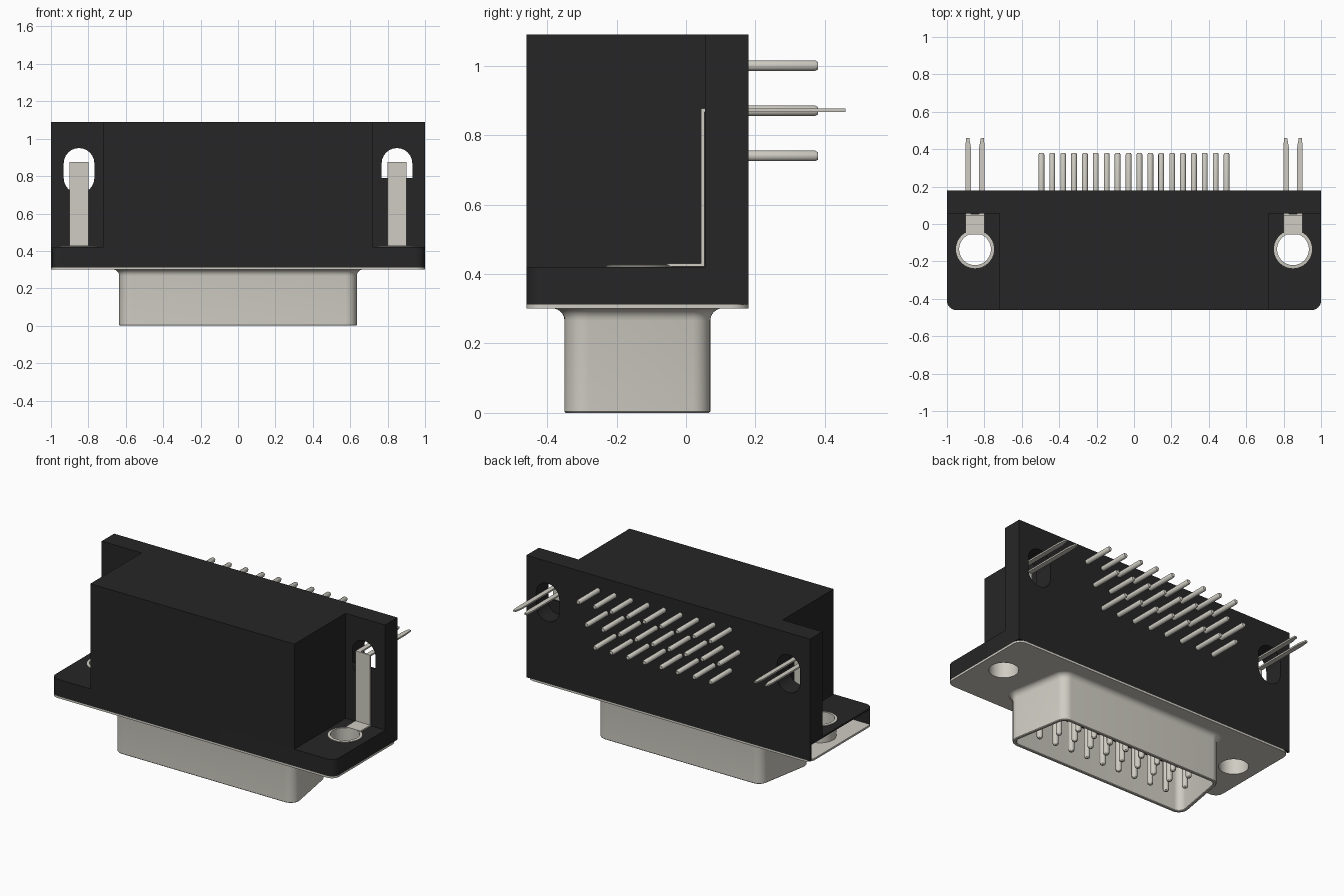
import bpy, bmesh, math
from mathutils import Vector

if "Cube" in bpy.data.objects:
    bpy.data.objects.remove(bpy.data.objects["Cube"], do_unlink=True)


def material(name, rgb, metallic, rough):
    m = bpy.data.materials.new(name)
    m.use_nodes = True
    m.diffuse_color = (*rgb, 1)
    b = m.node_tree.nodes["Principled BSDF"]
    b.inputs["Base Color"].default_value = (*rgb, 1)
    b.inputs["Metallic"].default_value = metallic
    b.inputs["Roughness"].default_value = rough
    return m


BLACK = material("black plastic", (0.02, 0.0195, 0.0195), 0, 0.5)
METAL = material("warm grey metal", (0.62, 0.605, 0.54), 0, 0.4)
parts = []


# ---------- helpers ----------
def loft(bm, rings, loop=False):
    """Skin rings of points; cap the ends, or join last to first."""
    vs = [[bm.verts.new(p) for p in r] for r in rings]
    n = len(vs[0])
    pairs = list(zip(vs, vs[1:])) + ([(vs[-1], vs[0])] if loop else [])
    for a, b in pairs:
        for i in range(n):
            j = (i + 1) % n
            bm.faces.new((a[i], a[j], b[j], b[i]))
    if not loop:
        bm.faces.new(vs[0][::-1])
        bm.faces.new(vs[-1])


def finish(bm, name, mat):
    bmesh.ops.recalc_face_normals(bm, faces=bm.faces[:])
    me = bpy.data.meshes.new(name)
    bm.to_mesh(me)
    bm.free()
    me.materials.append(mat)
    ob = bpy.data.objects.new(name, me)
    bpy.context.scene.collection.objects.link(ob)
    parts.append(ob)
    return ob


def place(pts, h, axis="z"):
    """Put a 2D outline at height h along z, or along y (outline in x, z)."""
    return [Vector((u, v, h)) if axis == "z" else Vector((u, h, v)) for u, v in pts]


def prism(name, pts, lo, hi, mat, axis="z"):
    bm = bmesh.new()
    loft(bm, [place(pts, lo, axis), place(pts, hi, axis)])
    return finish(bm, name, mat)


def box(name, x, y, z, mat):
    return prism(name, [(x[0], y[0]), (x[1], y[0]), (x[1], y[1]), (x[0], y[1])], *z, mat)


def arc(cx, cy, r, a0, a1, n=8):
    return [(cx + r * math.cos(math.radians(a0 + (a1 - a0) * i / n)),
             cy + r * math.sin(math.radians(a0 + (a1 - a0) * i / n))) for i in range(n + 1)]


def circle(cx, cy, r, n=40):
    return arc(cx, cy, r, 0, 360, n)[:-1]


def cut(target, cutter):
    """Subtract the cutter from the target, then drop the cutter."""
    cutter.hide_render = True
    mod = target.modifiers.new("cut", "BOOLEAN")
    mod.operation = "DIFFERENCE"
    mod.solver = "EXACT"
    mod.object = cutter
    bpy.context.view_layer.objects.active = target
    bpy.ops.object.modifier_apply(modifier=mod.name)
    parts.remove(cutter)
    bpy.data.objects.remove(cutter, do_unlink=True)


SIDES = (("left", 1), ("right", -1))
HX, HY = 0.85, -0.135            # mounting hole centre
Y0, Y1, YP = -0.46, 0.18, 0.055  # front, back, back plate face

# ---------- plastic housing ----------
box("main_housing", (-0.72, 0.72), (Y0, YP), (0.42, 1.09), BLACK)
back_plate = box("back_plate", (-1, 1), (YP, Y1), (0.42, 1.09), BLACK)
R = 0.05
front_corners = arc(-1 + R, Y0 + R, R, 180, 270) + arc(1 - R, Y0 + R, R, 270, 360)
base = prism("base_flange", front_corners + [(1, Y1), (-1, Y1)], 0.312, 0.42, BLACK)
# open pocket under one end of the base
cut(base, box("pocket_cutter", (-1.1, -0.72), (-0.43, 0.165), (0.29, 0.41), BLACK))

# ---------- metal flange plate ----------
plate_outline = front_corners + arc(1 - R, Y1 - R, R, 0, 90) + arc(-1 + R, Y1 - R, R, 90, 180)
plate = prism("flange_plate", plate_outline, 0.30, 0.312, METAL)

for side, s in SIDES:
    # mounting holes and slots through the back plate
    cut(base, prism("hole_cutter", circle(s * HX, HY, 0.094), 0.2, 0.5, BLACK))
    cut(plate, prism("hole_cutter", circle(s * HX, HY, 0.085), 0.2, 0.5, METAL))
    slot = arc(s * HX, 0.79, 0.082, 180, 360, 12) + arc(s * HX, 0.868, 0.082, 0, 180, 12)
    cut(back_plate, prism("slot_cutter", slot, 0, 0.3, BLACK, "y"))

    # eyelet lining each mounting hole, with a thin rim on top
    bm = bmesh.new()
    profile = [(0.085, 0.30), (0.095, 0.30), (0.095, 0.421), (0.102, 0.421),
               (0.102, 0.425), (0.085, 0.427)]
    loft(bm, [place(circle(s * HX, HY, r), z) for r, z in profile], loop=True)
    finish(bm, side + "_eyelet", METAL)

    # bent ground strap
    xs = (s * HX - 0.052, s * HX + 0.052)
    box(side + "_strap_foot", xs, (-0.055, 0.053), (0.421, 0.43), METAL)
    box(side + "_strap_upright", xs, (0.043, 0.053), (0.43, 0.876), METAL)

    # pair of tapered board prongs
    for k, d in (("outer", 1), ("inner", -1)):
        a, b = (s * HX + d * w for w in (0.052, 0.022))
        prism(f"{side}_{k}_prong",
              [(a, 0.05), (b, 0.05), (b, 0.41), (b + d * 0.009, 0.46),
               (a - d * 0.005, 0.46), (a, 0.41)], 0.866, 0.876, METAL)

# lower part of one slot is closed at its front
box("slot_web", (0.76, 0.94), (YP + 0.001, YP + 0.012), (0.70, 0.79), BLACK)


# ---------- tapered D-shaped shell ----------
def d_outline(offset):
    r, tilt = 0.06, 10
    yf, yb = -0.35 + r, 0.07 - r
    xf = 0.635 - r
    xb = xf - math.tan(math.radians(tilt)) * (yb - yf)
    r += offset
    return (arc(xf, yf, r, -90, tilt) + arc(xb, yb, r, tilt, 90)
            + arc(-xb, yb, r, 90, 180 - tilt) + arc(-xf, yf, r, 180 - tilt, 270))


shell_profile = [(-0.02, 0.303), (-0.02, 0.004), (-0.016, 0), (-0.004, 0), (0, 0.004)]
shell_profile += [(0.035 * (1 - math.cos(t)), 0.266 + 0.035 * math.sin(t))
                  for t in (math.pi / 12 * i for i in range(7))]
bm = bmesh.new()
loft(bm, [place(d_outline(o), z) for o, z in shell_profile], loop=True)
finish(bm, "plug_shell", METAL)
prism("pin_insulator", d_outline(-0.018), 0.285, 0.301, BLACK)

# ---------- contact pins, three staggered rows ----------
PITCH = 0.1165
rows = [(0.495, 9, -0.24, 1.0), (0.437, 9, -0.14, 0.87), (0.378, 8, -0.04, 0.74)]
plug, board = bmesh.new(), bmesh.new()
for x0, count, y, z in rows:
    for i in range(count):
        x = x0 - i * PITCH
        loft(plug, [place(circle(x, y, r, 14), h)
                    for r, h in ((0.018, 0.29), (0.018, 0.045), (0.014, 0.035), (0.007, 0.03))])
        loft(board, [place(circle(x, z, r, 14), h, "y")
                     for r, h in ((0.0155, 0.17), (0.0155, 0.372), (0.011, 0.38))])
finish(plug, "plug_pins", METAL)
finish(board, "board_pins", METAL)

# ---------- shading ----------
bpy.ops.object.select_all(action="DESELECT")
for ob in parts:
    ob.select_set(True)
bpy.context.view_layer.objects.active = parts[0]
bpy.ops.object.shade_smooth_by_angle(angle=math.radians(32))
